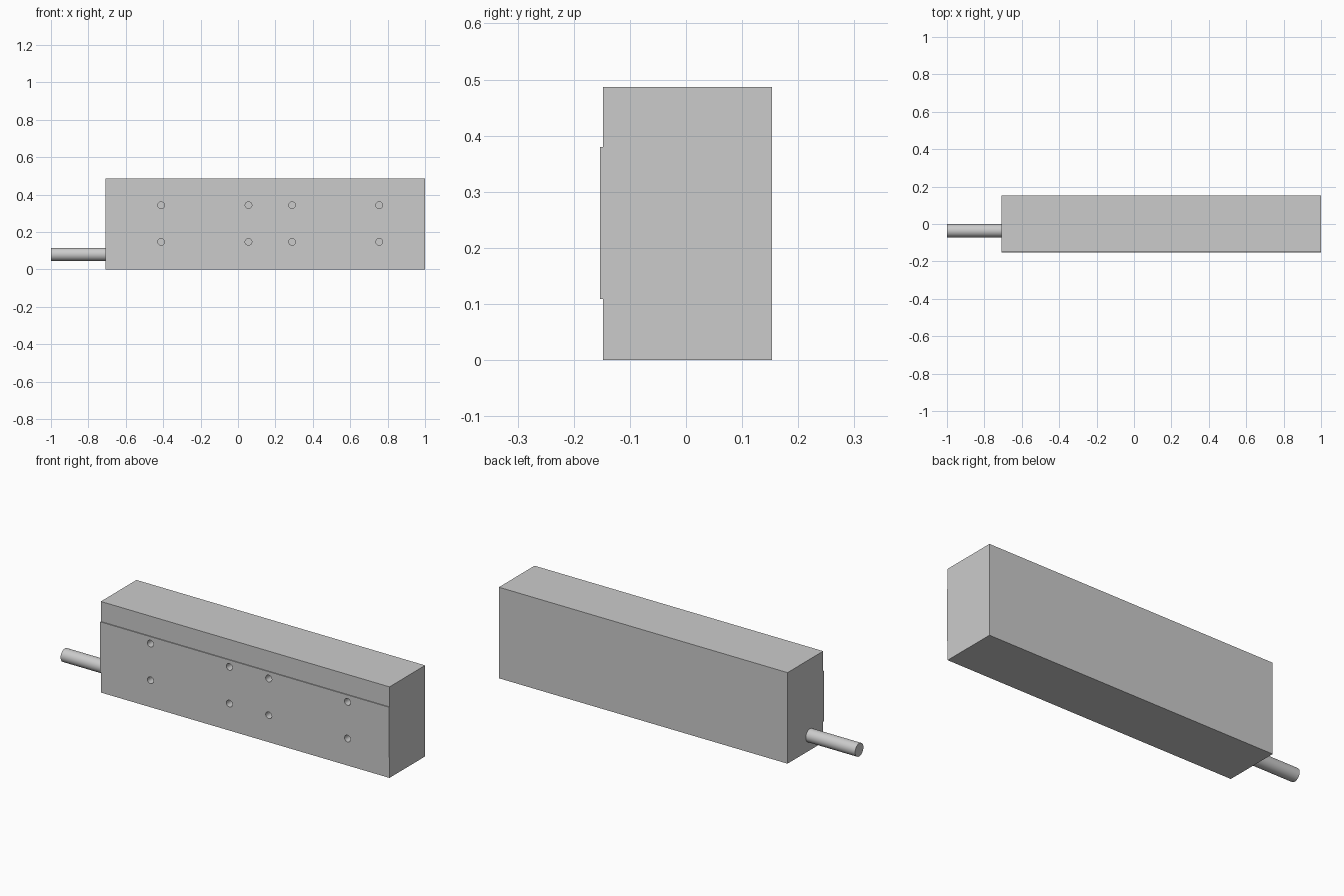
import bpy, bmesh
from math import pi, radians
from mathutils import Matrix

if "Cube" in bpy.data.objects:
    bpy.data.objects.remove(bpy.data.objects["Cube"])


def make_object(name, bm):
    bmesh.ops.recalc_face_normals(bm, faces=bm.faces)
    mesh = bpy.data.meshes.new(name)
    bm.to_mesh(mesh)
    bm.free()
    obj = bpy.data.objects.new(name, mesh)
    bpy.context.collection.objects.link(obj)
    return obj


def add_cylinder(bm, center, radius, length, axis, sides):
    turn = Matrix.Rotation(pi / 2, 4, 'Y' if axis == 'X' else 'X')
    bmesh.ops.create_cone(bm, cap_ends=True, segments=sides, radius1=radius,
                          radius2=radius, depth=length,
                          matrix=Matrix.Translation(center) @ turn)


def smooth(obj):
    bpy.ops.object.select_all(action='DESELECT')
    obj.select_set(True)
    bpy.context.view_layer.objects.active = obj
    bpy.ops.object.shade_smooth_by_angle(angle=radians(30))


# Housing: side profile (y, z) with a raised front pad, extruded along x
X0, X1 = -0.708, 1.0
FRONT, PAD, BACK, TOP = -0.148, -0.153, 0.153, 0.487
profile = [(BACK, 0), (BACK, TOP), (FRONT, TOP), (FRONT, 0.38),
           (PAD, 0.38), (PAD, 0.109), (FRONT, 0.109), (FRONT, 0)]
bm = bmesh.new()
face = bm.faces.new([bm.verts.new((X0, y, z)) for y, z in profile])
ext = bmesh.ops.extrude_face_region(bm, geom=[face])
bmesh.ops.translate(bm, vec=(X1 - X0, 0, 0),
                    verts=[v for v in ext['geom'] if isinstance(v, bmesh.types.BMVert)])
housing = make_object("housing", bm)

# Mounting holes: two rows of four blind holes in the front pad
HOLE_DEPTH = 0.06
bm = bmesh.new()
for x in (-0.411, 0.056, 0.289, 0.755):
    for z in (0.147, 0.343):
        add_cylinder(bm, (x, PAD, z), 0.018, 2 * HOLE_DEPTH, 'Y', 32)
cutter = make_object("hole_cutter", bm)
cutter.hide_render = True

cut = housing.modifiers.new("mounting_holes", 'BOOLEAN')
cut.operation = 'DIFFERENCE'
cut.solver = 'EXACT'
cut.object = cutter
bpy.context.view_layer.objects.active = housing
bpy.ops.object.modifier_apply(modifier=cut.name)
bpy.data.objects.remove(cutter)
smooth(housing)

# Cable: round rod leaving the left end
bm = bmesh.new()
add_cylinder(bm, ((X0 - 1) / 2, -0.036, 0.08), 0.035, X0 + 1, 'X', 48)
smooth(make_object("cable", bm))
